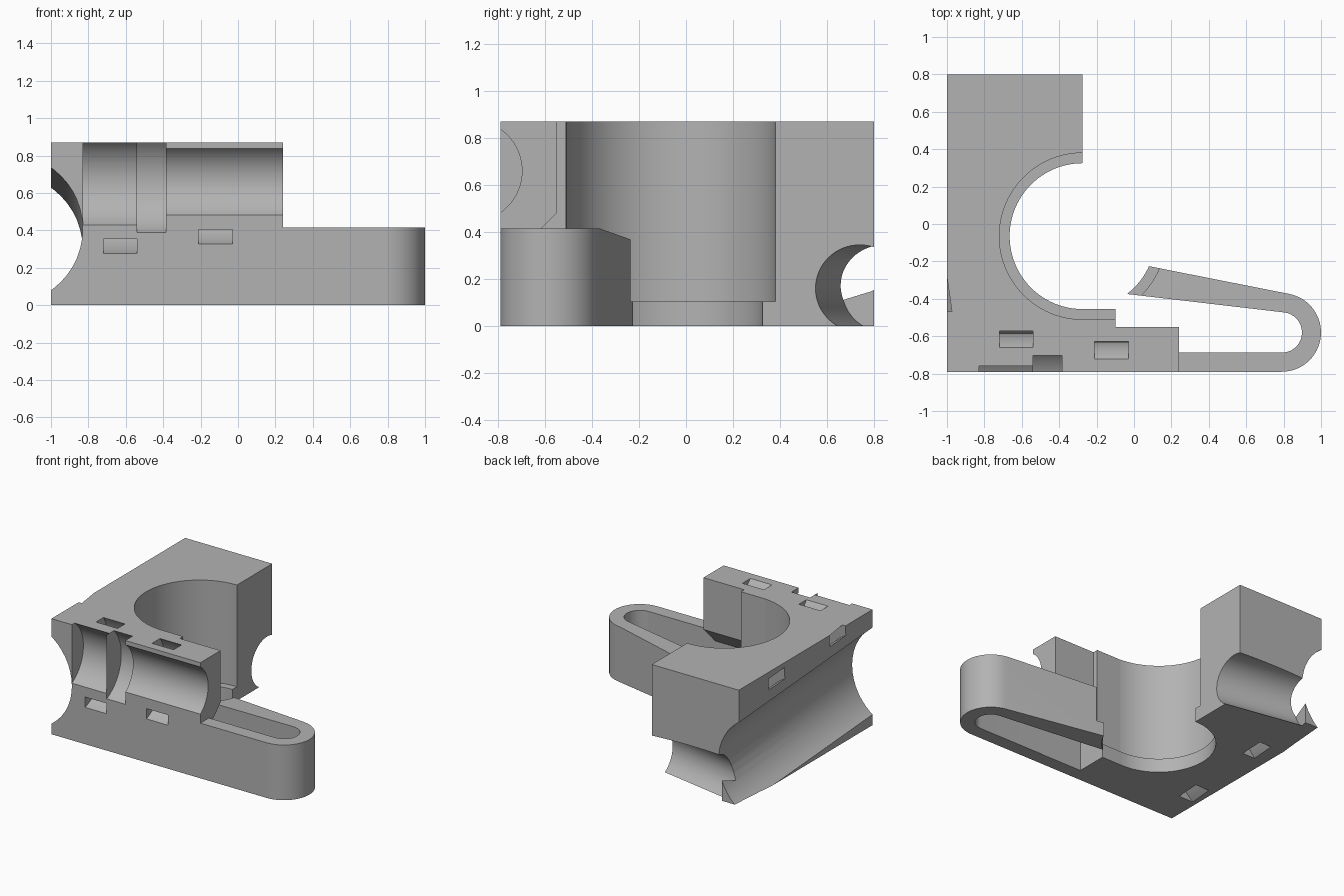
import bpy, bmesh, math
from mathutils import Vector

cube = bpy.data.objects.get("Cube")
if cube:
    bpy.data.objects.remove(cube, do_unlink=True)

grey = bpy.data.materials.new("plain grey")
grey.use_nodes = True
COLOUR = (0.45, 0.45, 0.45, 1)
grey.diffuse_color = COLOUR
grey.node_tree.nodes["Principled BSDF"].inputs["Base Color"].default_value = COLOUR


def finish(name, bm):
    bmesh.ops.recalc_face_normals(bm, faces=bm.faces)
    mesh = bpy.data.meshes.new(name)
    bm.to_mesh(mesh)
    bm.free()
    mesh.materials.append(grey)
    obj = bpy.data.objects.new(name, mesh)
    bpy.context.collection.objects.link(obj)
    return obj


def prism(name, points, axis, low, high):
    """Extrude a flat outline along the x, y or z axis."""
    place = {"x": lambda a, b, h: (h, a, b),
             "y": lambda a, b, h: (a, h, b),
             "z": lambda a, b, h: (a, b, h)}[axis]
    bm = bmesh.new()
    face = bm.faces.new([bm.verts.new(place(a, b, low)) for a, b in points])
    out = bmesh.ops.extrude_face_region(bm, geom=[face])
    move = Vector(place(0, 0, high - low))
    verts = [g for g in out["geom"] if isinstance(g, bmesh.types.BMVert)]
    bmesh.ops.translate(bm, verts=verts, vec=move)
    return finish(name, bm)


def box(name, x0, x1, y0, y1, z0, z1):
    return prism(name, [(x0, y0), (x1, y0), (x1, y1), (x0, y1)], "z", z0, z1)


def rod(name, start, end, radius, sides=64):
    start, end = Vector(start), Vector(end)
    line = end - start
    bm = bmesh.new()
    bmesh.ops.create_cone(bm, cap_ends=True, segments=sides,
                          radius1=radius, radius2=radius, depth=line.length)
    turn = line.to_track_quat("Z", "Y").to_matrix().to_4x4()
    bmesh.ops.transform(bm, matrix=turn, verts=bm.verts)
    bmesh.ops.translate(bm, verts=bm.verts, vec=(start + end) / 2)
    return finish(name, bm)


def combine(target, tool, operation="DIFFERENCE"):
    """Apply a boolean and drop the tool."""
    mod = target.modifiers.new("boolean", "BOOLEAN")
    mod.operation, mod.solver, mod.object = operation, "EXACT", tool
    bpy.context.view_layer.objects.active = target
    bpy.ops.object.modifier_apply(modifier=mod.name)
    bpy.data.objects.remove(tool, do_unlink=True)


def ring(name, start, end, inner, outer):
    """Channel for a strap that wraps around an axis."""
    start, end = Vector(start), Vector(end)
    shell = rod(name, start, end, outer)
    extra = (end - start) * 0.1
    combine(shell, rod("ring_core", start - extra, end + extra, inner))
    return shell


HEIGHT, FRONT, BACK = 0.87, -0.79, 0.8
BORE_X, BORE_Y = -0.275, -0.065


def cut_main_bore(target):
    """Vertical bore with a narrower lip at the bottom."""
    combine(target, rod("lip_cutter", (BORE_X, BORE_Y, -0.1),
                        (BORE_X, BORE_Y, 1), 0.39, 96))
    combine(target, rod("bore_cutter", (BORE_X, BORE_Y, 0.105),
                        (BORE_X, BORE_Y, 1), 0.445, 96))


# Main block, with the overhanging front rail
body = prism("clamp_body", [(-1, FRONT), (-0.1, FRONT), (-0.1, -0.455),
                            (-0.275, -0.455), (-0.275, BACK), (-1, BACK)],
             "z", 0, HEIGHT)
rail = prism("front_rail", [(FRONT, 0), (-0.69, 0), (-0.69, 0.34), (-0.55, 0.48),
                            (-0.55, HEIGHT), (FRONT, HEIGHT)], "x", -0.15, 0.24)
combine(body, rail, "UNION")
cut_main_bore(body)
combine(body, box("ledge_cutter", -0.3, 0, -0.51, -0.3, 0.105, 1))

# Horizontal stepped bore along the front
ROD_Y, ROD_Z = -0.915, 0.66
for x0, x1, radius in ((-0.83, -0.54, 0.262), (-0.54, -0.385, 0.298), (-0.4, 0.4, 0.217)):
    combine(body, rod("front_bore_cutter", (x0, ROD_Y, ROD_Z), (x1, ROD_Y, ROD_Z), radius))

# Strap channels around the front bore
for x0, inner, outer in ((-0.72, 0.33, 0.403), (-0.21, 0.285, 0.356)):
    combine(body, ring("front_strap_cutter", (x0, ROD_Y, ROD_Z),
                       (x0 + 0.18, ROD_Y, ROD_Z), inner, outer))


# Sloping groove along the side, with its strap channels
def groove_axis(y):
    return (-1.23, y, 0.4075 - 0.0676 * (y - FRONT))


combine(body, rod("groove_cutter", groove_axis(-1.2), groove_axis(1.2), 0.4, 48))
for y in (-0.405, 0.32):
    combine(body, ring("side_strap_cutter", groove_axis(y - 0.095),
                       groove_axis(y + 0.095), 0.47, 0.547))

# Slanted blind bore at the back
combine(body, rod("back_bore_cutter", (-0.1, 0.707, 0.16), (-0.85, 0.845, 0.16), 0.185))

# Springy hook: straight strip, round bend and return arm
BEND = (0.79, -0.58)


def bend(radius, start, end, steps=24):
    angles = [math.radians(start + (end - start) * i / steps) for i in range(steps + 1)]
    return [(BEND[0] + radius * math.cos(a), BEND[1] + radius * math.sin(a)) for a in angles]


outline = [(0.24, FRONT)] + bend(0.21, -90, 79) + [(-0.1, -0.19), (-0.1, -0.367)]
outline += bend(0.108, 83, -90) + [(0.24, -0.688)]
arm = prism("spring_arm", outline, "z", 0, 0.415)
cut_main_bore(arm)
combine(arm, prism("arm_slope_cutter", [(0.8, 0.415), (-0.2, 0.345), (-0.2, 0.6), (0.8, 0.6)],
                   "y", -0.49, 0))

# Smooth curved walls, keep edges sharp
for obj in (body, arm):
    bpy.ops.object.select_all(action="DESELECT")
    obj.select_set(True)
    bpy.context.view_layer.objects.active = obj
    bpy.ops.object.shade_smooth_by_angle(angle=math.radians(25))
